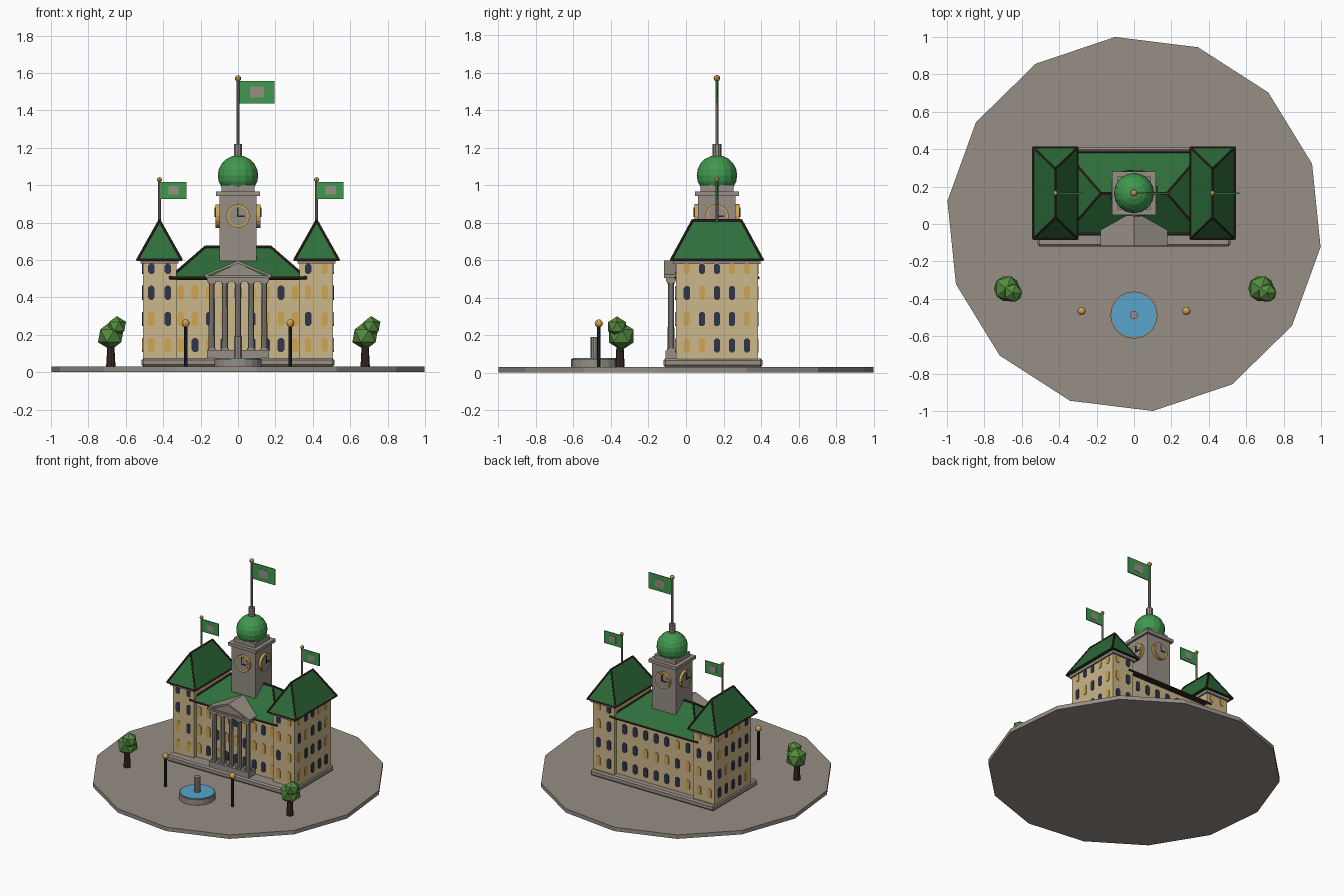
import bpy, bmesh, math, random
from mathutils import Matrix, Vector

if "Cube" in bpy.data.objects:
    bpy.data.objects.remove(bpy.data.objects["Cube"])

random.seed(4)
CY = 0.165  # depth of the building's centre line


def material(name, r, g, b):
    m = bpy.data.materials.new(name)
    lin = [((c / 255 + 0.055) / 1.055) ** 2.4 for c in (r, g, b)]
    m.diffuse_color = (*lin, 1)
    m.use_nodes = True
    m.node_tree.nodes["Principled BSDF"].inputs["Base Color"].default_value = m.diffuse_color
    return m


STONE = material("grey stone", 150, 142, 133)
WALL = material("sand wall", 203, 183, 138)
ROOF = material("dark green roof", 46, 110, 58)
GREEN = material("bright green", 64, 152, 78)
BROWN = material("dark brown", 56, 42, 36)
NAVY = material("dark glass", 48, 54, 74)
GOLD = material("gold", 208, 166, 82)
WATER = material("water blue", 88, 165, 205)
LEAF = material("leaf green", 84, 140, 62)
IRON = material("black iron", 38, 40, 48)


class Part:
    """Collects primitives of one colour into one named object."""
    def __init__(self, name, mat):
        self.name, self.mat, self.bm = name, mat, bmesh.new()

    def box(self, x0, x1, y0, y1, z0, z1):
        m = Matrix.Translation(((x0 + x1) / 2, (y0 + y1) / 2, (z0 + z1) / 2))
        bmesh.ops.create_cube(self.bm, size=1, matrix=m @ Matrix.Diagonal((x1 - x0, y1 - y0, z1 - z0, 1)))
        return self

    def cyl(self, x, y, z0, z1, r, n=12, r2=None, turn=0):
        m = Matrix.Translation((x, y, (z0 + z1) / 2)) @ Matrix.Rotation(math.radians(turn), 4, 'Z')
        bmesh.ops.create_cone(self.bm, cap_ends=True, segments=n, radius1=r,
                              radius2=r if r2 is None else r2, depth=z1 - z0, matrix=m)
        return self

    def ball(self, c, r, u=10, v=6):
        bmesh.ops.create_uvsphere(self.bm, u_segments=u, v_segments=v, radius=r, matrix=Matrix.Translation(c))
        return self

    def ico(self, c, r):
        bmesh.ops.create_icosphere(self.bm, subdivisions=1, radius=r, matrix=Matrix.Translation(c))
        return self

    def rod(self, a, b, r):
        a, b = Vector(a), Vector(b)
        m = Matrix.Translation((a + b) / 2) @ (b - a).to_track_quat('Z', 'Y').to_matrix().to_4x4()
        bmesh.ops.create_cone(self.bm, cap_ends=True, segments=6, radius1=r, radius2=r, depth=(b - a).length, matrix=m)
        return self

    def prism(self, pts, depth, m):
        """Extrude a flat outline along local z, centred on the plane."""
        lo = [self.bm.verts.new(m @ Vector((x, y, -depth / 2))) for x, y in pts]
        hi = [self.bm.verts.new(m @ Vector((x, y, depth / 2))) for x, y in pts]
        self.bm.faces.new(lo[::-1])
        self.bm.faces.new(hi)
        for i in range(len(pts)):
            j = (i + 1) % len(pts)
            self.bm.faces.new((lo[i], lo[j], hi[j], hi[i]))
        return self

    def done(self):
        bmesh.ops.recalc_face_normals(self.bm, faces=self.bm.faces)
        me = bpy.data.meshes.new(self.name)
        self.bm.to_mesh(me)
        me.materials.append(self.mat)
        ob = bpy.data.objects.new(self.name, me)
        bpy.context.collection.objects.link(ob)
        return ob


def facing(c, deg):
    """Wall frame: local x right, y up, z outward (0 = front, 90 = right)."""
    return Matrix.Translation(c) @ Matrix.Rotation(math.radians(deg), 4, 'Z') @ Matrix.Rotation(math.pi / 2, 4, 'X')


def ngon(r, n):
    return [(r * math.cos(2 * math.pi * i / n), r * math.sin(2 * math.pi * i / n)) for i in range(n)]


def hip_roof(name, cx, hx, hy, z0, z1, rx, ry, t):
    """Hipped roof with dark ridge, hip and eave trim."""
    p = Part(name, ROOF)
    base = [Vector((cx + sx * hx, CY + sy * hy, z0)) for sx, sy in ((-1, -1), (1, -1), (1, 1), (-1, 1))]
    top = [Vector((cx - rx, CY - ry, z1)), Vector((cx + rx, CY + ry, z1))]
    for v in base + top:
        p.bm.verts.new(v)
    bmesh.ops.convex_hull(p.bm, input=p.bm.verts[:])
    p.done()
    trim = Part(name + "_trim", BROWN).rod(*top, t)
    for i, v in enumerate(base):
        trim.rod(v, base[(i + 1) % 4], t)
        trim.rod(v, min(top, key=lambda q: (q - v).length), t)
    trim.done()


# Ground and plinth
Part("plaza", STONE).cyl(0, 0, 0, 0.03, 1.005, 14, turn=5.8).done()
plinth = Part("plinth", STONE).box(-0.515, 0.515, -0.12, 0.408, 0.03, 0.075).done()
bev = plinth.modifiers.new("soft edge", 'BEVEL')
bev.width, bev.segments = 0.01, 1

# Walls
Part("central_block", WALL).box(-0.34, 0.34, -0.025, 0.355, 0.07, 0.5).done()
pav, corn = Part("pavilions", WALL), Part("pavilion_cornices", STONE)
for s in (-1, 1):
    a, b = sorted((s * 0.33, s * 0.508))
    pav.box(a, b, -0.053, 0.383, 0.07, 0.585)
    corn.box(a - 0.012, b + 0.012, -0.068, 0.398, 0.58, 0.6)
pav.done()
corn.done()

# Roofs
hip_roof("central_roof", 0, 0.365, 0.22, 0.505, 0.67, 0.175, 0, 0.008)
Part("central_eave", BROWN).box(-0.34, 0.34, CY - 0.215, CY + 0.215, 0.493, 0.506).done()
for side, s in (("left", -1), ("right", 1)):
    hip_roof(side + "_pavilion_roof", s * 0.42, 0.118, 0.244, 0.602, 0.812, 0, 0.13, 0.007)

# Windows: plates with clipped corners, some lit
dark, lit = Part("dark_windows", NAVY), Part("lit_windows", GOLD)


def window(c, deg, w, h):
    k = w * 0.3
    w, h = w / 2, h / 2
    pts = [(-w, -h + k), (-w + k, -h), (w - k, -h), (w, -h + k), (w, h - k), (w - k, h), (k - w, h), (-w, h - k)]
    (lit if random.random() < 0.4 else dark).prism(pts, 0.009, facing(c, deg))


ROWS = ((0.145, 0.075), (0.285, 0.075), (0.425, 0.075), (0.553, 0.055))
for z, h in ROWS:
    for s in (-1, 1):
        for x in (0.375, 0.463):
            window((s * x, -0.053, z), 0, 0.034, h)
            window((s * x, 0.383, z), 180, 0.034, h)
        for i in range(5):
            window((s * 0.508, CY + (i - 2) * 0.08, z), s * 90, 0.034, h)
for z, h in ROWS[:3]:
    for i in range(9):
        window(((i - 4) * 0.0765, -0.025, z), 0, 0.036, h)
    for i in range(7):
        window(((i - 3) * 0.088, 0.355, z), 180, 0.036, h)
dark.done()
lit.done()

# Portico
Part("portico_base", STONE).box(-0.165, 0.165, -0.11, -0.02, 0.07, 0.118).done()
cols = Part("portico_columns", STONE)
for i in range(5):
    x = (i - 2) * 0.07
    cols.cyl(x, -0.08, 0.118, 0.49, 0.018, 10, 0.016)
    cols.box(x - 0.021, x + 0.021, -0.101, -0.059, 0.118, 0.13)
    cols.box(x - 0.021, x + 0.021, -0.101, -0.059, 0.475, 0.49)
cols.done()
Part("entablature", STONE).box(-0.165, 0.165, -0.106, -0.01, 0.485, 0.515).done()
ped = Part("pediment", STONE).prism([(-0.155, 0.51), (0.155, 0.51), (0, 0.585)], 0.17, facing((0, -0.02, 0), 0))
ped.box(-0.175, 0.175, -0.116, 0.0, 0.505, 0.518)
for s in (-1, 1):  # raking slabs
    ped.prism([(0, 0.582), (s * 0.178, 0.51), (s * 0.178, 0.522), (0, 0.597)], 0.18, facing((0, -0.027, 0), 0))
ped.done()

# Clock tower
tower = Part("clock_tower", STONE).box(-0.1, 0.1, CY - 0.1, CY + 0.1, 0.5, 0.945)
tower.box(-0.117, 0.117, CY - 0.117, CY + 0.117, 0.943, 0.967)
tower.box(-0.088, 0.088, CY - 0.088, CY + 0.088, 0.965, 1.0)
tower.cyl(0, CY, 1.14, 1.22, 0.023, 10).done()
Part("dome", GREEN).ball((0, CY, 1.052), 0.108, 16, 10).done()
rings, faces, hands = Part("clock_rings", GOLD), Part("clock_faces", STONE), Part("clock_hands", IRON)
for k in range(4):
    d = Vector((math.sin(k * math.pi / 2), -math.cos(k * math.pi / 2), 0))
    at = lambda r: facing(Vector((0, CY, 0.835)) + d * r, k * 90)
    rings.prism(ngon(0.063, 16), 0.03, at(0.104))
    faces.prism(ngon(0.052, 16), 0.03, at(0.106))
    hands.prism([(-0.005, -0.005), (0.038, -0.005), (0.038, 0.004), (0.004, 0.004), (0.004, 0.045), (-0.005, 0.045)],
                0.005, at(0.122))
for p in (rings, faces, hands):
    p.done()

# Flags
poles, knobs = Part("flagpoles", STONE), Part("flagpole_knobs", GOLD)
flags, emblems = Part("flags", GREEN), Part("flag_patches", STONE)
for x, z0, z1, r, w, h in ((0, 1.2, 1.57, 0.009, 0.195, 0.12), (-0.42, 0.8, 1.03, 0.007, 0.145, 0.092),
                           (0.42, 0.8, 1.03, 0.007, 0.145, 0.092)):
    poles.cyl(x, CY, z0, z1, r, 8)
    knobs.ball((x, CY, z1), r * 1.9, 8, 6)
    top = z1 - 0.012
    flags.box(x, x + w, CY - 0.004, CY + 0.004, top - h, top)
    cx, cz = x + w * 0.52, top - h / 2
    emblems.box(cx - w * 0.19, cx + w * 0.19, CY - 0.006, CY + 0.006, cz - h * 0.25, cz + h * 0.25)
for p in (poles, knobs, flags, emblems):
    p.done()

# Fountain
Part("fountain", STONE).cyl(0, -0.487, 0.03, 0.072, 0.126, 20).cyl(0, -0.487, 0.07, 0.19, 0.022, 10).done()
Part("fountain_water", WATER).cyl(0, -0.487, 0.06, 0.077, 0.118, 20).done()

# Lamps and trees
posts, globes = Part("lamp_posts", IRON), Part("lamp_globes", GOLD)
trunks, crowns = Part("tree_trunks", BROWN), Part("tree_crowns", LEAF)
for s in (-1, 1):
    posts.cyl(s * 0.28, -0.465, 0.03, 0.25, 0.009, 8)
    globes.ball((s * 0.28, -0.465, 0.262), 0.022)
    x = s * 0.68
    trunks.cyl(x, -0.352, 0.03, 0.16, 0.025, 8, 0.018)
    crowns.ico((x, -0.345, 0.195), 0.077).ico((x + 0.032, -0.368, 0.245), 0.055)
for p in (posts, globes, trunks, crowns):
    p.done()
